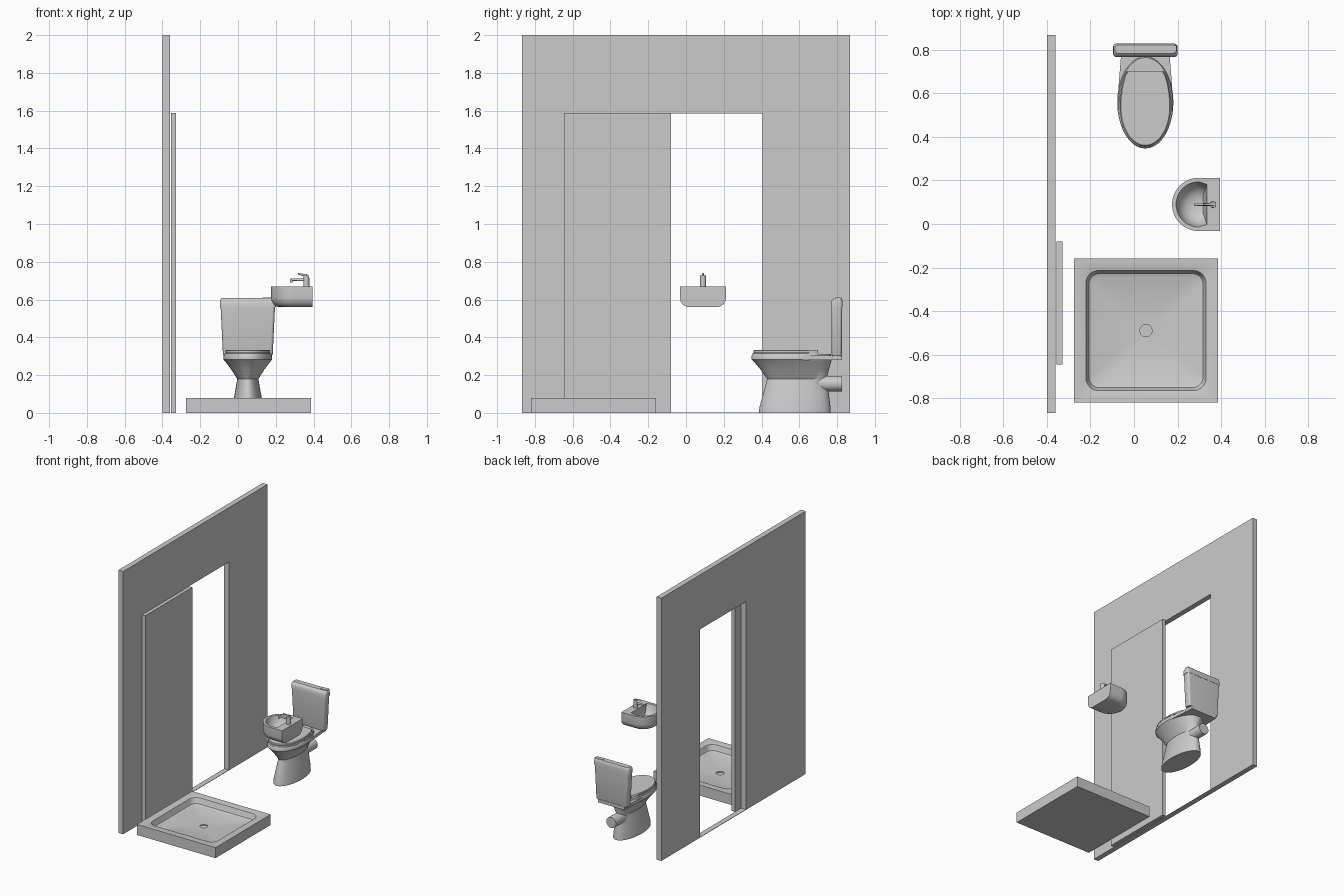
import bpy, bmesh
from math import sin, cos, pi, radians
from mathutils import Vector

if "Cube" in bpy.data.objects:
    bpy.data.objects.remove(bpy.data.objects["Cube"])


def loft(name, rings, closed=False):
    """Skin equal-length rings; cap both ends unless the loft closes on itself."""
    bm = bmesh.new()
    rows = [[bm.verts.new(p) for p in ring] for ring in rings]
    n = len(rows[0])
    for a, b in zip(rows, rows[1:] + ([rows[0]] if closed else [])):
        for i in range(n):
            j = (i + 1) % n
            bm.faces.new((a[i], a[j], b[j], b[i]))
    if not closed:
        bm.faces.new(rows[0][::-1])
        bm.faces.new(rows[-1])
    return finish(name, bm)


def finish(name, bm):
    bmesh.ops.remove_doubles(bm, verts=bm.verts, dist=1e-5)
    bmesh.ops.recalc_face_normals(bm, faces=bm.faces)
    me = bpy.data.meshes.new(name)
    bm.to_mesh(me)
    bm.free()
    ob = bpy.data.objects.new(name, me)
    bpy.context.collection.objects.link(ob)
    bpy.ops.object.select_all(action='DESELECT')
    bpy.context.view_layer.objects.active = ob
    ob.select_set(True)
    bpy.ops.object.shade_smooth_by_angle(angle=radians(32))
    return ob


def rrect(cx, cy, hx, hy, r, z, n=8):
    """Rounded rectangle ring."""
    pts = []
    for k, (sx, sy) in enumerate(((1, 1), (-1, 1), (-1, -1), (1, -1))):
        for i in range(n + 1):
            t = (k + i / n) * pi / 2
            pts.append((cx + sx * (hx - r) + r * cos(t),
                        cy + sy * (hy - r) + r * sin(t), z))
    return pts


def rect_x(x, y0, y1, z0, z1):
    return [(x, y0, z0), (x, y1, z0), (x, y1, z1), (x, y0, z1)]


def egg(w, y0, y1, z, mid=0.5, ymax=9, n=40):
    """Oval ring around the toilet axis, optionally cut straight at the back."""
    c = y0 + (y1 - y0) * mid
    pts = []
    for i in range(n):
        t = 2 * pi * i / n
        y = c + (y1 - c if sin(t) > 0 else c - y0) * sin(t)
        pts.append((TX + w * cos(t), min(y, ymax), z))
    return pts


def dee(r, back, hw, z, cx=0.2975, n=28):
    """Half-round front with a straight back edge."""
    arc = [(cx + r * cos(t), BY + r * sin(t), z)
           for t in (pi / 2 + pi * i / n for i in range(n + 1))]
    return arc + [(back, BY - hw, z), (back, BY + hw, z)]


def rod(name, a, b, r1, r2, n=20):
    a, b = Vector(a), Vector(b)
    q = (b - a).to_track_quat('Z', 'Y')
    rings = [[p + q @ Vector((r * cos(2 * pi * i / n), r * sin(2 * pi * i / n), 0))
              for i in range(n)] for p, r in ((a, r1), (b, r2))]
    return loft(name, rings)


TX, BY, TY = 0.052, 0.09, 0.798   # toilet axis, basin axis, cistern centre

# Wall with doorway and a paper-thin threshold
outer, hole = (-0.868, 0.868, 0, 2), (-0.15, 0.405, 0.003, 1.585)
loft("wall", [rect_x(-0.40, *outer), rect_x(-0.40, *hole),
              rect_x(-0.36, *hole), rect_x(-0.36, *outer)], closed=True)

# Sliding door
door = (-0.645, -0.08, 0, 1.587)
loft("sliding_door", [rect_x(-0.355, *door), rect_x(-0.329, *door)])

# Shower tray with rounded recess and small central drain
tray = [(0.331, 0, 0), (0.331, 0, 0.08), (0.281, 0.06, 0.08), (0.276, 0.058, 0.078),
        (0.272, 0.055, 0.07), (0.268, 0.052, 0.05), (0.262, 0.048, 0.039),
        (0.245, 0.042, 0.032), (0.028, 0.028, 0.029), (0.028, 0.028, 0.022)]
loft("shower_tray", [rrect(0.055, -0.49, h, h, r, z) for h, r, z in tray])

# Wash basin: rounded underside, rim, then bowl
under = [(0.050, 0.56), (0.031, 0.563), (0.015, 0.574), (0.004, 0.591), (0, 0.61), (0, 0.67)]
bowl = [(0.104, 0.335, 0.092, 0.67), (0.100, 0.333, 0.088, 0.655),
        (0.092, 0.330, 0.078, 0.63), (0.076, 0.325, 0.062, 0.605),
        (0.050, 0.317, 0.040, 0.588), (0.018, 0.306, 0.015, 0.582)]
loft("wash_basin", [dee(0.1225 - i, 0.395, 0.1225 - i, z) for i, z in under]
     + [dee(*b) for b in bowl])

# Tap
rod("tap_body", (0.362, BY, 0.665), (0.362, BY, 0.728), 0.016, 0.015)
rod("tap_spout", (0.362, BY, 0.704), (0.278, BY, 0.706), 0.007, 0.006)
rod("tap_nozzle", (0.282, BY, 0.71), (0.282, BY, 0.690), 0.007, 0.007)
rod("tap_lever", (0.366, BY, 0.727), (0.317, BY, 0.736), 0.007, 0.004)

# Toilet pan: pedestal, neck, flared bowl, rim
pan = [(0.085, 0.386, 0.766, 0), (0.083, 0.389, 0.765, 0.03), (0.068, 0.411, 0.755, 0.11),
       (0.056, 0.43, 0.745, 0.18), (0.088, 0.394, 0.757, 0.23), (0.122, 0.357, 0.769, 0.275),
       (0.129, 0.347, 0.770, 0.283), (0.129, 0.347, 0.770, 0.303), (0.124, 0.352, 0.765, 0.312)]
loft("toilet_pan", [egg(w, a, b, z) for w, a, b, z in pan])

# Shelf carrying the cistern
shelf = [(-0.124, 0.62), (0.124, 0.62), (0.112, 0.77), (0.11, 0.825), (-0.11, 0.825), (-0.112, 0.77)]
loft("cistern_shelf", [[(TX + x, y, z) for x, y in shelf] for z in (0.28, 0.304)])

# Seat and closed lid
for name, grow, z0, z1 in (("toilet_seat", 0.004, 0.308, 0.319), ("toilet_lid", 0, 0.320, 0.334)):
    w = 0.117 + grow
    loft(name, [egg(w - i, 0.357 - grow + i, 0.78, z, 0.42, 0.70)
                for i, z in ((0, z0), (0, z1 - 0.005), (0.005, z1))])

# Cistern, its cover and flush plate
loft("cistern", [rrect(TX, TY, hx, hy, 0.015, z) for hx, hy, z in
                 ((0.128, 0.024, 0.302), (0.132, 0.027, 0.312), (0.144, 0.029, 0.562))])
loft("cistern_cover", [rrect(TX, TY + dy, hx, hy, r, z) for dy, hx, hy, r, z in
                       ((0, 0.148, 0.031, 0.016, 0.56), (0, 0.148, 0.031, 0.016, 0.585),
                        (0.002, 0.146, 0.027, 0.015, 0.598), (0.005, 0.139, 0.019, 0.012, 0.607))])
loft("flush_plate", [rrect(0.162, 0.806, 0.033, 0.015, 0.003, z) for z in (0.59, 0.61)])

# Waste pipe
rod("waste_pipe", (TX, 0.68, 0.155), (TX, 0.826, 0.155), 0.041, 0.041, 32)
